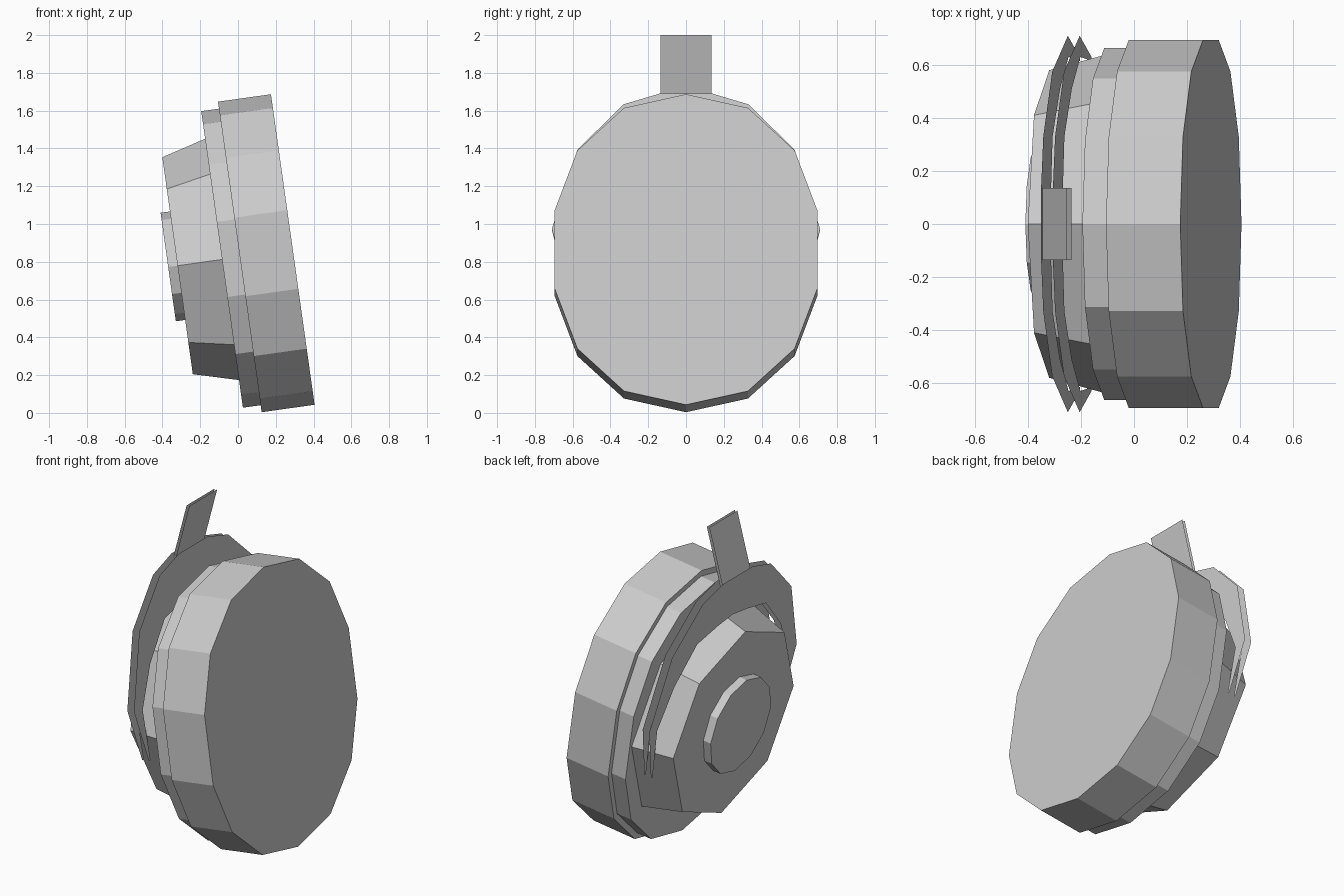
import bpy, bmesh
from math import sin, cos, pi, radians

if "Cube" in bpy.data.objects:
    bpy.data.objects.remove(bpy.data.objects["Cube"])

TILT = (0, radians(-8), 0)       # whole body leans back along its axis
ORIGIN = (0.29, 0, 0.865)        # centre of the large front face


def add_object(name, bm, tilted=True):
    mesh = bpy.data.meshes.new(name)
    bm.to_mesh(mesh)
    bm.free()
    ob = bpy.data.objects.new(name, mesh)
    bpy.context.collection.objects.link(ob)
    if tilted:
        ob.location, ob.rotation_euler = ORIGIN, TILT
    return ob


def lofted_disc(name, outline, x0, s0, x1, s1):
    """Closed solid between two scaled copies of a (y, z) outline."""
    bm = bmesh.new()
    a, b = [[bm.verts.new((x, y * s, z * s)) for y, z in outline]
            for x, s in ((x0, s0), (x1, s1))]
    bm.faces.new(a)
    bm.faces.new(b)
    for i in range(len(a)):
        j = (i + 1) % len(a)
        bm.faces.new((a[i], a[j], b[j], b[i]))
    bmesh.ops.recalc_face_normals(bm, faces=bm.faces)
    return add_object(name, bm)


def ngon(n):
    return [(sin(2 * pi * i / n), cos(2 * pi * i / n)) for i in range(n)]


# Main disc and its stepped backing share a 14-sided, slightly oval outline
half = [(0, .83), (.328, .757), (.575, .53), (.695, .21),
        (.695, -.21), (.575, -.53), (.328, -.757), (0, -.83)]
oval = half + [(-y, z) for y, z in half[-2:0:-1]]
lofted_disc("main_disc", oval, 0, 1, -.283, 1)
lofted_disc("backing_step", oval, -.283, .955, -.378, .955)

# Octagonal tapered housing and round rear cap
lofted_disc("rear_housing", ngon(8), -.378, .645, -.616, .58)
lofted_disc("rear_cap", ngon(12), -.616, .29, -.666, .29)

# Arched bracket: two thin parallel sheets that taper to points
outer = [(0, .90), (.14, .90), (.33, .843), (.575, .60), (.71, .177), (.63, -.147)]
inner = [(0, .65), (.14, .63), (.33, .59), (.51, .39), (.63, .157), (.615, -.147)]
for name, x in (("bracket_rear_sheet", -.52), ("bracket_front_sheet", -.475)):
    bm = bmesh.new()
    for side in (1, -1):
        o, i = [[bm.verts.new((x, side * y, z)) for y, z in pts] for pts in (outer, inner)]
        for k in range(len(o) - 1):
            bm.faces.new((o[k], o[k + 1], i[k + 1], i[k]))
    bmesh.ops.remove_doubles(bm, verts=bm.verts, dist=1e-4)
    bmesh.ops.recalc_face_normals(bm, faces=bm.faces)
    add_object(name, bm)

# Upright tab: two thin sheets leaning forward from the bracket top
for name, dx in (("tab_rear_sheet", 0), ("tab_front_sheet", .017)):
    bm = bmesh.new()
    bm.faces.new([bm.verts.new((x + dx, y, z)) for x, y, z in (
        (-.345, -.135, 1.65), (-.345, .135, 1.65), (-.252, .135, 2), (-.252, -.135, 2))])
    add_object(name, bm, tilted=False)
